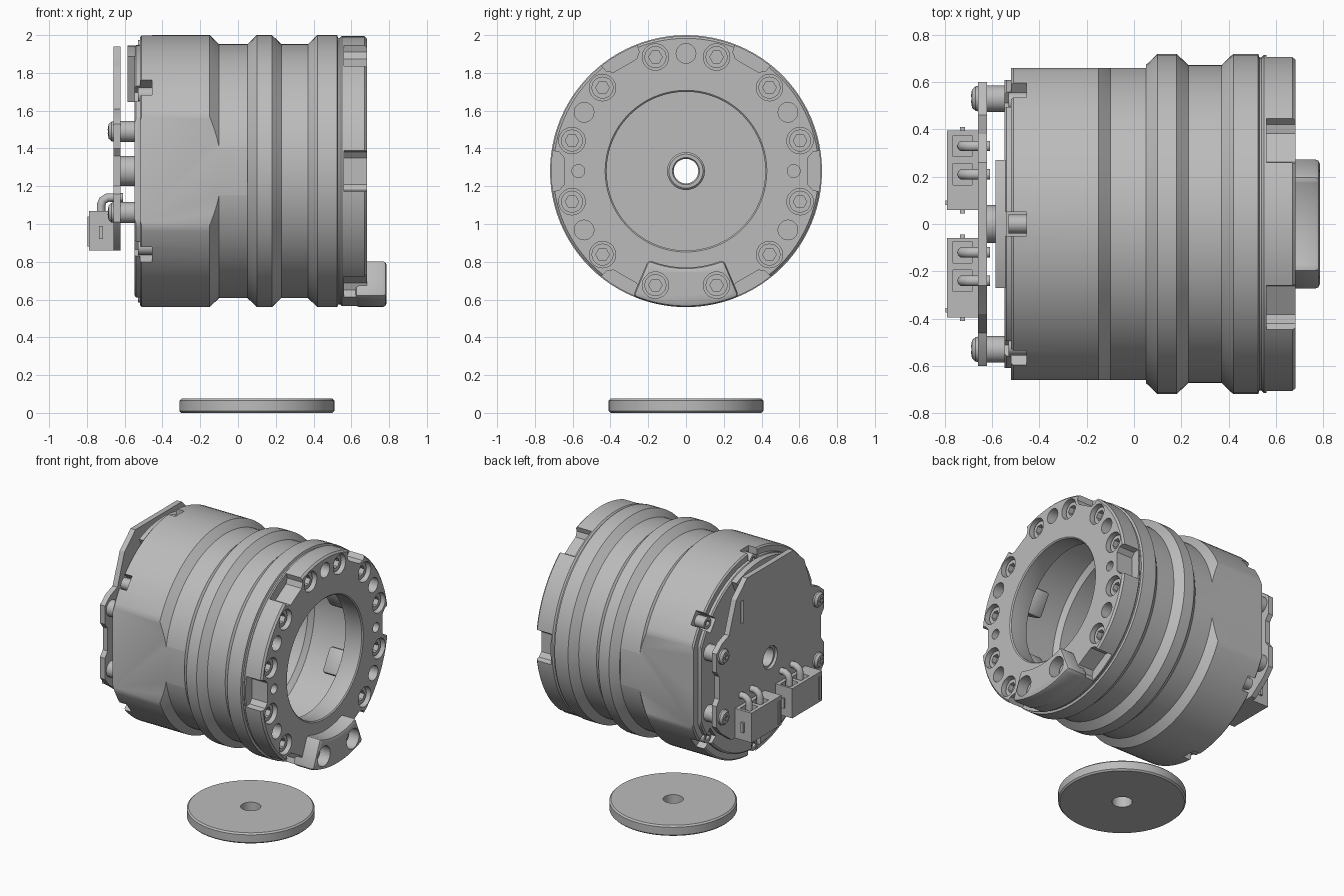
import bpy, bmesh
from math import sin, cos, pi, radians
from mathutils import Matrix, Vector

if "Cube" in bpy.data.objects:
    bpy.data.objects.remove(bpy.data.objects["Cube"])

AXIS_Z = 1.28
grey = bpy.data.materials.new("machined_grey")
grey.use_nodes = True
grey.diffuse_color = (0.5, 0.5, 0.5, 1)
grey.node_tree.nodes["Principled BSDF"].inputs["Base Color"].default_value = (0.5, 0.5, 0.5, 1)


def add_object(name, bm):
    bmesh.ops.recalc_face_normals(bm, faces=bm.faces)
    mesh = bpy.data.meshes.new(name)
    bm.to_mesh(mesh)
    bm.free()
    mesh.materials.append(grey)
    ob = bpy.data.objects.new(name, mesh)
    bpy.context.collection.objects.link(ob)
    return ob


# Closed (x, radius) profile turned around the motor axis
def revolve(name, profile, n=96, matrix=Matrix.Translation((0, 0, AXIS_Z))):
    bm = bmesh.new()
    rings = [[bm.verts.new(matrix @ Vector((x, r * cos(2 * pi * i / n), r * sin(2 * pi * i / n))))
              for x, r in profile] for i in range(n)]
    m = len(profile)
    for i in range(n):
        a, b = rings[i], rings[(i + 1) % n]
        for j in range(m):
            k = (j + 1) % m
            bm.faces.new((a[j], a[k], b[k], b[j]))
    return add_object(name, bm)


# Outline in (y, height above axis) extruded along x
def prism(name, pts, x0, x1):
    bm = bmesh.new()
    lo = [bm.verts.new((x0, y, z + AXIS_Z)) for y, z in pts]
    hi = [bm.verts.new((x1, y, z + AXIS_Z)) for y, z in pts]
    bm.faces.new(lo)
    bm.faces.new(hi[::-1])
    for i in range(len(pts)):
        k = (i + 1) % len(pts)
        bm.faces.new((lo[i], lo[k], hi[k], hi[i]))
    return add_object(name, bm)


def box(name, y0, y1, z0, z1, x0, x1):
    return prism(name, [(y0, z0), (y1, z0), (y1, z1), (y0, z1)], x0, x1)


def cylinder(name, y, z, r, x0, x1, n=28):
    return prism(name, [(y + r * cos(2 * pi * i / n), z + r * sin(2 * pi * i / n))
                        for i in range(n)], x0, x1)


def polar(r, deg):
    return r * cos(radians(deg)), r * sin(radians(deg))


def sector(name, r0, r1, mid, half, x0, x1, n=16):
    steps = [mid - half + 2 * half * i / n for i in range(n + 1)]
    return prism(name, [polar(r1, a) for a in steps] + [polar(r0, a) for a in reversed(steps)], x0, x1)


# Outline in (radial, tangential) turned to an angle
def turned(pts, deg):
    c, s = polar(1, deg)
    return [(r * c - t * s, r * s + t * c) for r, t in pts]


def apply_mod(ob, mod):
    bpy.context.view_layer.objects.active = ob
    bpy.ops.object.modifier_apply(modifier=mod.name)


def cut(ob, tool):
    tool.hide_render = True
    mod = ob.modifiers.new("cut", 'BOOLEAN')
    mod.operation, mod.solver, mod.object = 'DIFFERENCE', 'EXACT', tool
    apply_mod(ob, mod)
    bpy.data.objects.remove(tool)


def bevel(ob, width, segments=2):
    mod = ob.modifiers.new("bevel", 'BEVEL')
    mod.width, mod.segments, mod.limit_method = width, segments, 'ANGLE'
    mod.angle_limit = radians(40)
    apply_mod(ob, mod)


# Housing shell: ribbed outside, hollow inside, flats on both sides
housing = revolve("housing", [
    (-0.52, 0.09), (-0.52, 0.71), (-0.51, 0.72), (-0.15, 0.72), (-0.10, 0.672), (0.05, 0.672),
    (0.10, 0.72), (0.18, 0.72), (0.23, 0.672), (0.37, 0.672), (0.42, 0.72), (0.525, 0.72),
    (0.53, 0.705), (0.545, 0.705), (0.545, 0.60), (0.18, 0.60), (0.15, 0.57), (-0.42, 0.57),
    (-0.42, 0.09)])
for s in (-1, 1):
    cut(housing, box("flat_cutter", s * 0.8 - 0.14, s * 0.8 + 0.14, -0.8, 0.8, -0.7, 0.05))
# Notches for the clamp screws around the rear rim
CLAMPS = (38, 90, 142, 218, 270, 322)
for a in CLAMPS:
    notch = [(0.61, -0.05), (0.8, -0.05), (0.8, 0.05), (0.61, 0.05)]
    cut(housing, prism("notch_cutter", turned(notch, a), -0.6, -0.455))

# Front flange with rim pockets and a ring of holes
flange = revolve("front_flange", [
    (0.54, 0.43), (0.54, 0.705), (0.55, 0.715), (0.67, 0.715), (0.682, 0.703),
    (0.682, 0.428), (0.675, 0.42), (0.60, 0.42)])
pocket = [(0.80, -0.13), (0.67, -0.10), (0.645, -0.07), (0.645, 0.07), (0.67, 0.10), (0.80, 0.13)]
for a in range(0, 360, 60):
    cut(flange, prism("pocket_cutter", turned(pocket, a), 0.56, 0.75))
SCREW_ANGLES = [a for a in range(15, 360, 30) if a not in (255, 285)]
for a in SCREW_ANGLES:
    cut(flange, cylinder("bore_cutter", *polar(0.625, a), 0.07, 0.60, 0.75))
for a in (30, 90, 150, 210, 330):
    cut(flange, cylinder("hole_cutter", *polar(0.623, a), 0.052, 0.56, 0.75))
for a in (0, 180):
    cut(flange, cylinder("pin_hole_cutter", *polar(0.57, a), 0.034, 0.58, 0.75))

# Raised foot at the bottom of the flange
foot = sector("raised_foot", 0.51, 0.72, 270, 23, 0.62, 0.787)
bevel(foot, 0.022)
for a in (255, 285):
    cut(foot, cylinder("foot_bore_cutter", *polar(0.625, a), 0.07, 0.66, 0.85))

# Socket screws sunk in the bores
for i, a in enumerate(SCREW_ANGLES + [255, 285]):
    y, z = polar(0.625, a)
    base = 0.655 if a in (255, 285) else 0.595
    screw = cylinder(f"flange_screw_{i}", y, z, 0.058, base, base + 0.06)
    cut(screw, cylinder("hex_cutter", y, z, 0.036, base + 0.025, base + 0.1, 6))

# Lugs inside the flange
for i, a in enumerate((30, 150, 210, 330)):
    lug = prism(f"inner_lug_{i}", turned([(0.435, -0.09), (0.61, -0.09), (0.61, 0.09), (0.435, 0.09)], a),
                0.42, 0.545)
    bevel(lug, 0.02)

# Hollow centre shaft
revolve("hollow_shaft", [(-0.64, 0.065), (-0.64, 0.08), (-0.52, 0.08), (-0.52, 0.10), (-0.36, 0.10),
                         (-0.35, 0.09), (-0.35, 0.072), (-0.36, 0.065)], 48)

# Rear cap with trimmed sides and a raised pad on top
cap = revolve("rear_cap", [(-0.548, 0.09), (-0.548, 0.66), (-0.54, 0.67), (-0.515, 0.67), (-0.515, 0.09)])
for s in (-1, 1):
    cut(cap, box("cap_cutter", s * 0.8 - 0.19, s * 0.8 + 0.19, -0.8, 0.8, -0.7, -0.4))
for a in CLAMPS:
    notch = [(0.61, -0.05), (0.8, -0.05), (0.8, 0.05), (0.61, 0.05)]
    cut(cap, prism("notch_cutter", turned(notch, a), -0.6, -0.455))
    y, z = polar(0.655, a)
    clamp = cylinder(f"clamp_screw_{a}", y, z, 0.04, -0.53, -0.45, 20)
    cut(clamp, cylinder("hex_cutter", y, z, 0.022, -0.6, -0.51, 6))
sector("rear_pad", 0.40, 0.665, 90, 24, -0.585, -0.54)

# Circuit board, mirrored outline with stepped shoulders
half = [(0.26, 0.66), (0.30, 0.62), (0.38, 0.55), (0.42, 0.44), (0.46, 0.33), (0.54, 0.30),
        (0.60, 0.25), (0.60, 0.12), (0.57, 0.08), (0.57, -0.08), (0.60, -0.12), (0.60, -0.27),
        (0.55, -0.33), (0.43, -0.42)]
board = prism("circuit_board", half + [(-y, z) for y, z in reversed(half)], -0.66, -0.622)
cut(board, cylinder("board_hole_cutter", 0, 0, 0.08, -0.8, -0.5, 32))
cut(board, box("slot_cutter", 0.30, 0.33, 0.36, 0.52, -0.8, -0.5))

# Standoffs and domed cross-slot screws holding the board
for s in (-1, 1):
    for h in (0.21, -0.22):
        y = s * 0.53
        cylinder("standoff", y, h, 0.056, -0.625, -0.535)
        dome = revolve("board_screw", [(-0.655, 0.001), (-0.655, 0.054), (-0.67, 0.052),
                                       (-0.685, 0.038), (-0.692, 0.001)], 24,
                       Matrix.Translation((0, y, AXIS_Z + h)))
        for w, t in ((0.025, 0.007), (0.007, 0.025)):
            cut(dome, box("slot_cutter", y - w, y + w, h - t, h + t, -0.75, -0.675))

# Plug connectors with side pegs, ribs and bent wires
for side, y0, wires in (("left", 0.06, (0.21, 0.33)), ("right", -0.395, (-0.12, -0.24))):
    y1 = y0 + 0.335
    plug = box(f"{side}_plug", y0, y1, -0.42, -0.21, -0.79, -0.655)
    for y in wires:
        cut(plug, box("key_cutter", y - 0.045, y + 0.045, -0.26, -0.1, -0.765, -0.685))
    box(f"{side}_plug_peg", y0 - 0.015, y1 + 0.015, -0.36, -0.29, -0.735, -0.715)
    box(f"{side}_plug_rib", y0 + 0.02, y0 + 0.04, -0.40, -0.24, -0.797, -0.785)
    for y in wires:
        curve = bpy.data.curves.new(f"{side}_wire", 'CURVE')
        curve.dimensions, curve.bevel_depth, curve.use_fill_caps = '3D', 0.023, True
        curve.bevel_resolution = 3
        line = curve.splines.new('POLY')
        path = [(-0.725, 1.0), (-0.725, 1.10), (-0.715, 1.125), (-0.69, 1.14), (-0.61, 1.14)]
        line.points.add(len(path) - 1)
        for p, (x, z) in zip(line.points, path):
            p.co = (x, y, z, 1)
        curve.materials.append(grey)
        bpy.context.collection.objects.link(bpy.data.objects.new(f"{side}_wire", curve))

# Loose cover disc lying below
upright = Matrix.Translation((0.1, 0, 0)) @ Matrix.Rotation(-pi / 2, 4, 'Y')
revolve("cover_disc", [(0, 0.065), (0, 0.40), (0.01, 0.41), (0.065, 0.41), (0.075, 0.40),
                       (0.075, 0.065)], 96, upright)

# Smooth the round surfaces, keep hard edges
bpy.ops.object.select_all(action='DESELECT')
for ob in bpy.context.collection.objects:
    if ob.type == 'MESH' and grey.name in ob.data.materials:
        ob.select_set(True)
        bpy.context.view_layer.objects.active = ob
bpy.ops.object.shade_smooth_by_angle(angle=radians(25))
